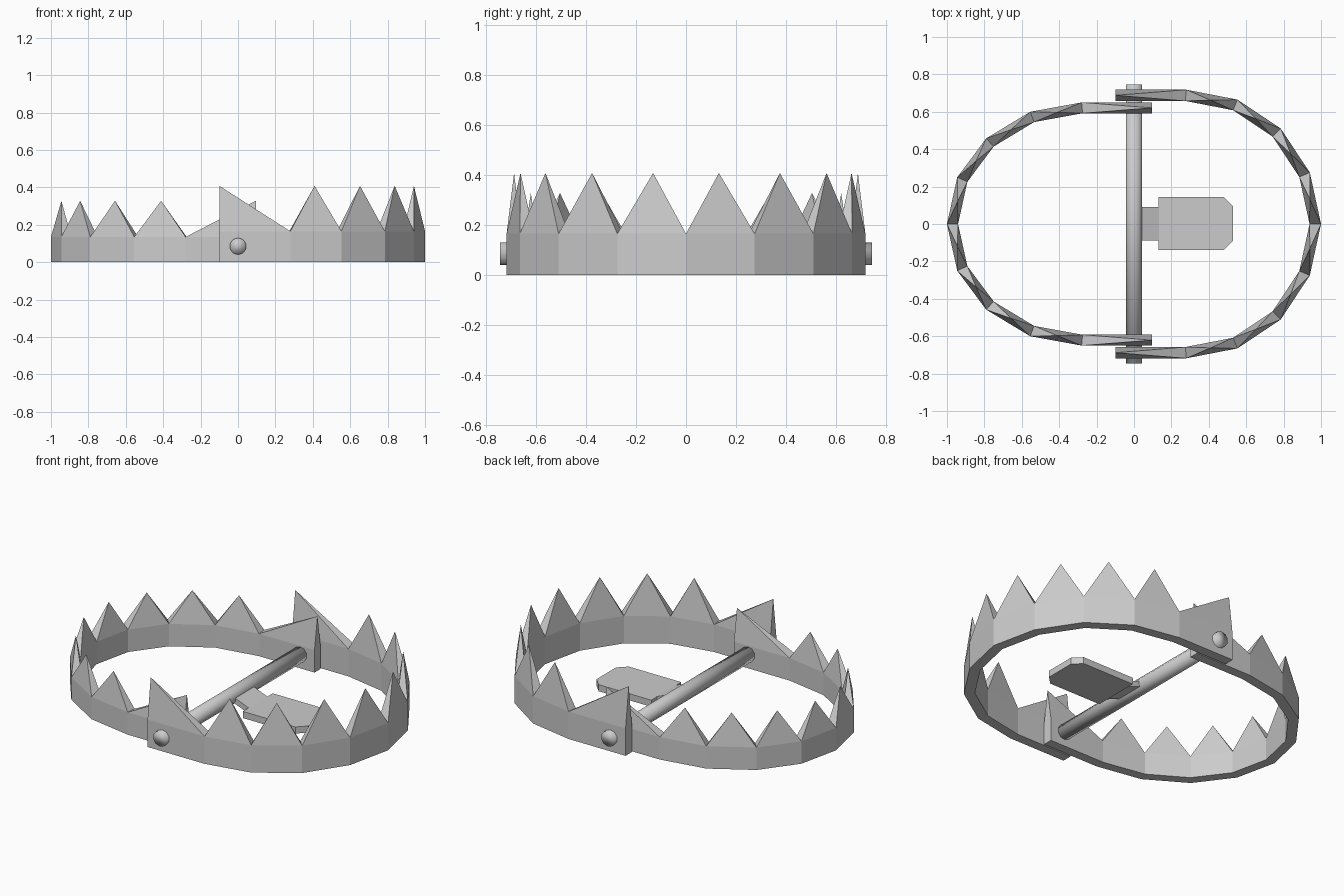
import bpy, bmesh, math
from mathutils import Vector

if "Cube" in bpy.data.objects:
    bpy.data.objects.remove(bpy.data.objects["Cube"])


def finish(name, bm, smooth=False):
    bmesh.ops.recalc_face_normals(bm, faces=bm.faces)
    mesh = bpy.data.meshes.new(name)
    bm.to_mesh(mesh)
    bm.free()
    for p in mesh.polygons:
        p.use_smooth = smooth
    obj = bpy.data.objects.new(name, mesh)
    bpy.context.collection.objects.link(obj)
    return obj


def inset(path, t):
    """Mitred offset of an open path towards its inside (the z axis)."""
    out = []
    for i, p in enumerate(path):
        dirs = []
        if i > 0:
            dirs.append((p - path[i - 1]).normalized())
        if i < len(path) - 1:
            dirs.append((path[i + 1] - p).normalized())
        norms = [Vector((-d.y, d.x)) for d in dirs]
        n = sum(norms, Vector((0, 0))).normalized()
        out.append(p + n * t / n.dot(norms[0]))
    return out


def jaw(name, half, side, thick, valley, peak):
    # half outline mirrored across y, bent band with one pyramid tooth per segment
    path = [Vector((x, -y)) for x, y in half] + [Vector((x, y)) for x, y in half[-2::-1]]
    inner = inset(path, thick)
    bm = bmesh.new()
    rings = []
    for o, i in zip(path, inner):
        rings.append([bm.verts.new((side * p.x, p.y, z))
                      for p, z in ((o, 0), (o, valley), (i, valley), (i, 0))])
    last = len(path) - 2
    for k in range(last + 1):
        a, b = rings[k], rings[k + 1]
        for j in (0, 2, 3):
            bm.faces.new((a[j], b[j], b[(j + 1) % 4], a[(j + 1) % 4]))
        # end teeth lean to the tip of the jaw, the others peak in the middle
        w = 0.0 if k == 0 else 1.0 if k == last else 0.5
        m0, m1 = (path[k] + inner[k]) / 2, (path[k + 1] + inner[k + 1]) / 2
        m = m0.lerp(m1, w)
        tip = bm.verts.new((side * m.x, m.y, peak))
        base = (a[1], b[1], b[2], a[2])
        for j in range(4):
            bm.faces.new((base[j], base[(j + 1) % 4], tip))
    bm.faces.new(rings[0])
    bm.faces.new(rings[-1])
    return finish(name, bm)


# Jaws: the right one is larger and wraps outside the left one
jaw("right_jaw", [(-0.1, 0.718), (0.28, 0.718), (0.553, 0.665), (0.785, 0.51),
                  (0.94, 0.275), (1.0, 0)], 1, 0.06, 0.165, 0.408)
jaw("left_jaw", [(-0.095, 0.65), (0.28, 0.65), (0.555, 0.60), (0.79, 0.458),
                 (0.945, 0.25), (1.0, 0)], -1, 0.058, 0.135, 0.328)

# Hinge rod
bm = bmesh.new()
bmesh.ops.create_cone(bm, cap_ends=True, segments=10, radius1=0.045, radius2=0.045, depth=1.49)
for v in bm.verts:
    v.co = (v.co.x, v.co.z, v.co.y + 0.085)
rod = finish("hinge_rod", bm, True)


def slab(name, outline, thick):
    bm = bmesh.new()
    low = [bm.verts.new((x, y, z - thick)) for x, y, z in outline]
    top = [bm.verts.new(p) for p in outline]
    n = len(outline)
    bm.faces.new(low)
    bm.faces.new(top)
    for i in range(n):
        j = (i + 1) % n
        bm.faces.new((low[i], low[j], top[j], top[i]))
    return finish(name, bm)


# Trigger plate with clipped outer corners, and the neck sloping down to it
H = 0.055
slab("trigger_plate", [(0.13, -0.14, H), (0.48, -0.14, H), (0.53, -0.09, H),
                       (0.53, 0.095, H), (0.48, 0.145, H), (0.13, 0.145, H)], 0.04)
slab("plate_neck", [(0.02, -0.087, 0.1), (0.135, -0.087, H), (0.135, 0.092, H),
                    (0.02, 0.092, 0.1)], 0.035)
